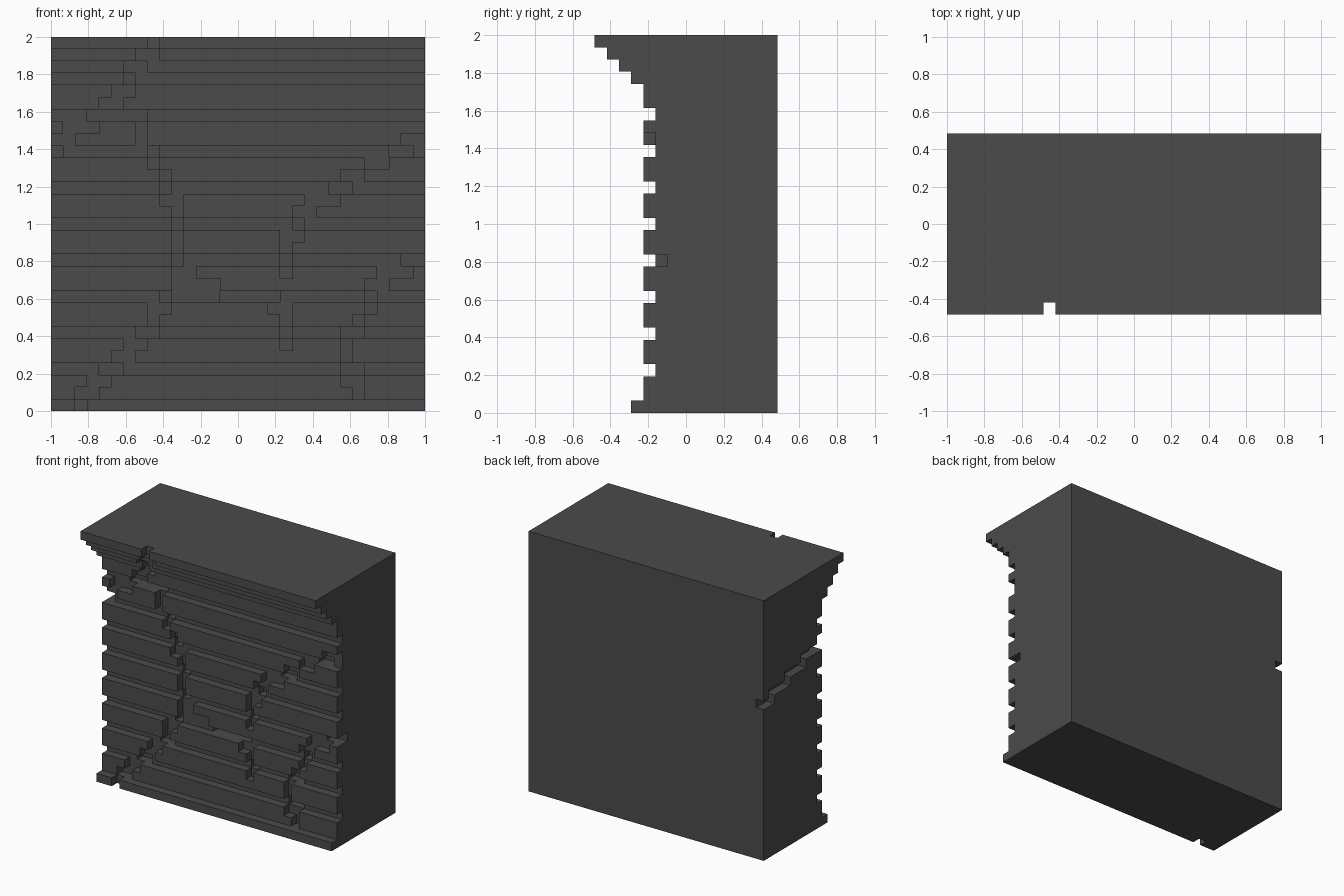
import bpy
import bmesh

cube = bpy.data.objects.get("Cube")
if cube:
    bpy.data.objects.remove(cube, do_unlink=True)

# One block is 2/31 units; the wall is 31 wide, 31 high and 15 deep
N, DEEP = 31, 15
U = 2 / N

stone = bpy.data.materials.new("dark_grey_stone")
colour = (0.07, 0.07, 0.07, 1)
stone.diffuse_color = colour
stone.use_nodes = True
stone.node_tree.nodes["Principled BSDF"].inputs["Base Color"].default_value = colour


def course_depth(row):
    """Setback of each course: plinth, bricks with mortar joints, stepped cornice."""
    if row == 0:
        return 3
    if row >= 27:
        return 30 - row
    return 5 if row % 3 == 0 else 4


solid = {(col, d, row) for row in range(N) for col in range(N)
         for d in range(course_depth(row), DEEP)}


def run(row, first, width, rows=1, shift=0):
    """Chip one block of depth from a stretch of courses, stepping sideways by shift."""
    for i in range(rows):
        for col in range(first + i * shift, first + i * shift + width):
            solid.discard((col, course_depth(row - i), row - i))
    return row - rows


def crack(row, *runs):
    """Follow a crack down the front from the given row."""
    for r in runs:
        row = run(row, *r)


# From the cornice down to the left edge
crack(30, (8, 1), (7, 2), (6, 2), (6, 1), (5, 2, 2, -1), (3, 5), (1, 3), (0, 2), (0, 1))
# Down the middle
crack(23, (7, 1, 2), (8, 1, 2), (9, 1, 2), (9, 2), (10, 1, 5), (10, 2), (10, 4),
      (14, 5), (18, 2), (19, 1, 3))
# Lower left diagonal to the plinth
crack(9, (9, 1), (8, 2), (8, 1), (7, 2, 6, -1), (2, 1))
# Upper branch from the other edge to the middle
crack(22, (29, 2), (28, 2), (26, 2, 2, -2), (23, 2), (21, 3), (20, 2), (20, 1),
      (19, 2), (19, 1, 3))
# Lower branch from the other edge
crack(12, (29, 2), (27, 3), (26, 2), (26, 1, 2), (25, 1), (24, 2), (24, 1, 2),
      (24, 2, 2), (25, 1))

# Stepped crack running back along the -x side
for i in range(4):
    for d in range(4 + 3 * i, 8 + 3 * i):
        solid.discard((0, d, 21 - i))

# Skin the outside of the blocks
bm = bmesh.new()
corners = {}


def corner(p):
    if p not in corners:
        corners[p] = bm.verts.new(((p[0] - N / 2) * U, (p[1] - DEEP / 2) * U, p[2] * U))
    return corners[p]


for cell in sorted(solid):
    for axis in range(3):
        for side in (0, 1):
            near = list(cell)
            near[axis] += 2 * side - 1
            if tuple(near) in solid:
                continue
            ring = [(0, 0), (1, 0), (1, 1), (0, 1)]
            if not side:
                ring.reverse()
            quad = []
            for s, t in ring:
                p = list(cell)
                p[axis] += side
                p[(axis + 1) % 3] += s
                p[(axis + 2) % 3] += t
                quad.append(corner(tuple(p)))
            bm.faces.new(quad)

# Merge coplanar squares into clean flat faces
bmesh.ops.dissolve_limit(bm, angle_limit=0.01, verts=bm.verts, edges=bm.edges)
mesh = bpy.data.meshes.new("cracked_brick_wall")
bm.to_mesh(mesh)
bm.free()
mesh.materials.append(stone)
wall = bpy.data.objects.new("cracked_brick_wall", mesh)
bpy.context.collection.objects.link(wall)
